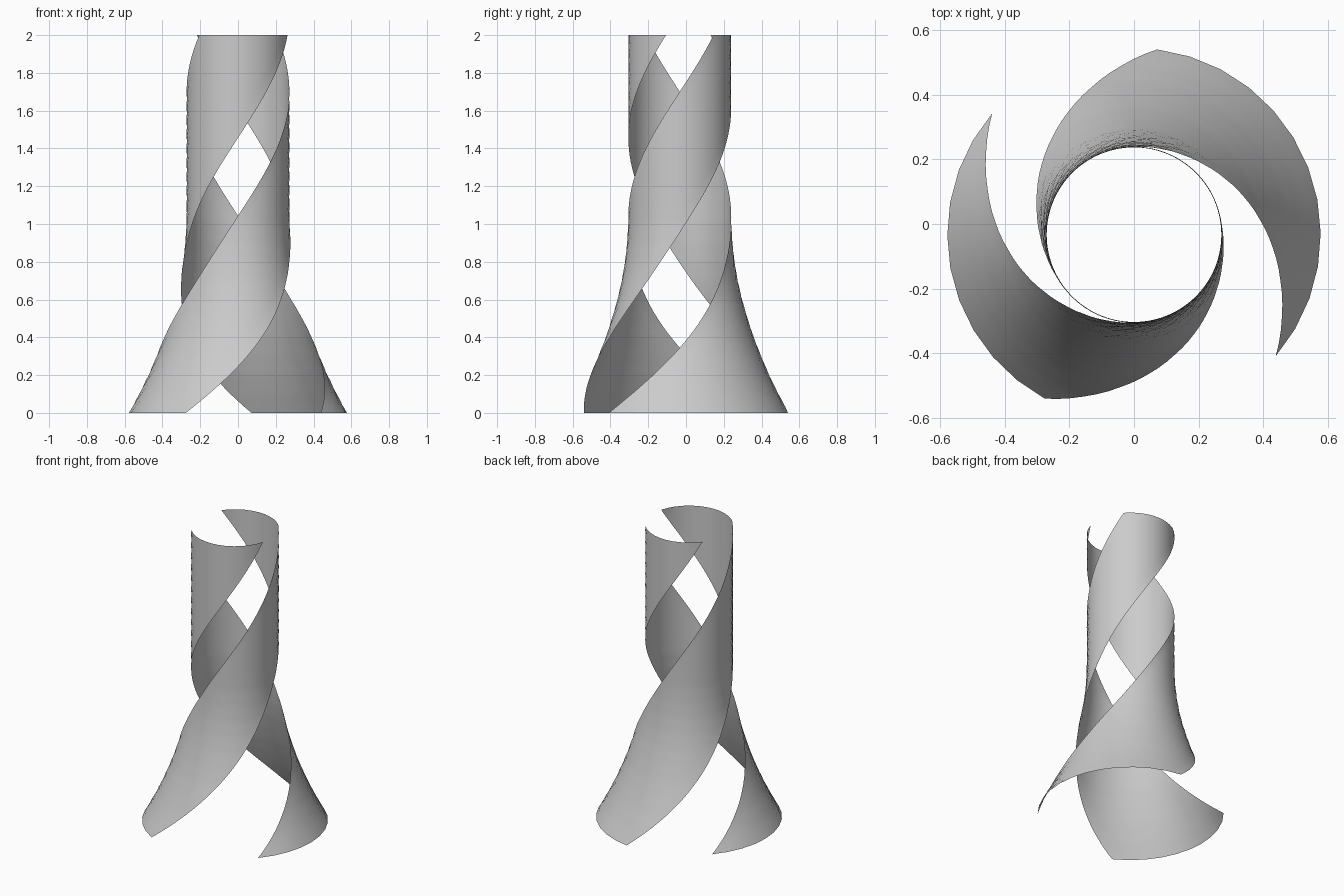
import bpy, bmesh
from math import cos, sin, radians

if "Cube" in bpy.data.objects:
    bpy.data.objects.remove(bpy.data.objects["Cube"])

# Flared tube profile: (height, radius)
PROFILE = [(0, .577), (.1, .523), (.2, .474), (.3, .431), (.4, .392), (.5, .359),
           (.6, .330), (.7, .307), (.8, .290), (.9, .279), (1.0, .273), (1.1, .272), (2.0, .272)]
AXIS_Y = -.033
ROWS = 60


def radius(z):
    for (z0, r0), (z1, r1) in zip(PROFILE, PROFILE[1:]):
        if z <= z1 + 1e-6:
            return r0 + (r1 - r0) * (z - z0) / (z1 - z0)
    return PROFILE[-1][1]


def twist(z):
    """Turn in degrees at a height: a little slower in the flare."""
    k = 1.1
    low = min(z, k)
    return 114 * low + 23.5 * low * low / (2 * k) + 137 * max(0, z - k)


def ribbon(name, start, width, cols):
    """Single-sheet spiral strip cut from the flared tube."""
    bm = bmesh.new()
    grid = []
    for i in range(ROWS + 1):
        z = 2 * i / ROWS
        r = radius(z)
        row = []
        for j in range(cols + 1):
            a = radians(start + twist(z) + width * j / cols)
            row.append(bm.verts.new((r * cos(a), AXIS_Y + r * sin(a), z)))
        grid.append(row)
    for a, b in zip(grid, grid[1:]):
        for j in range(cols):
            bm.faces.new((a[j], a[j + 1], b[j + 1], b[j])).smooth = True
    mesh = bpy.data.meshes.new(name)
    bm.to_mesh(mesh)
    bm.free()
    obj = bpy.data.objects.new(name, mesh)
    bpy.context.collection.objects.link(obj)
    return obj


# Two opposed strips, the second one wider
ribbon("narrow_spiral_strip", 139.4, 102, 10)
ribbon("wide_spiral_strip", -40.6, 123.5, 12)
